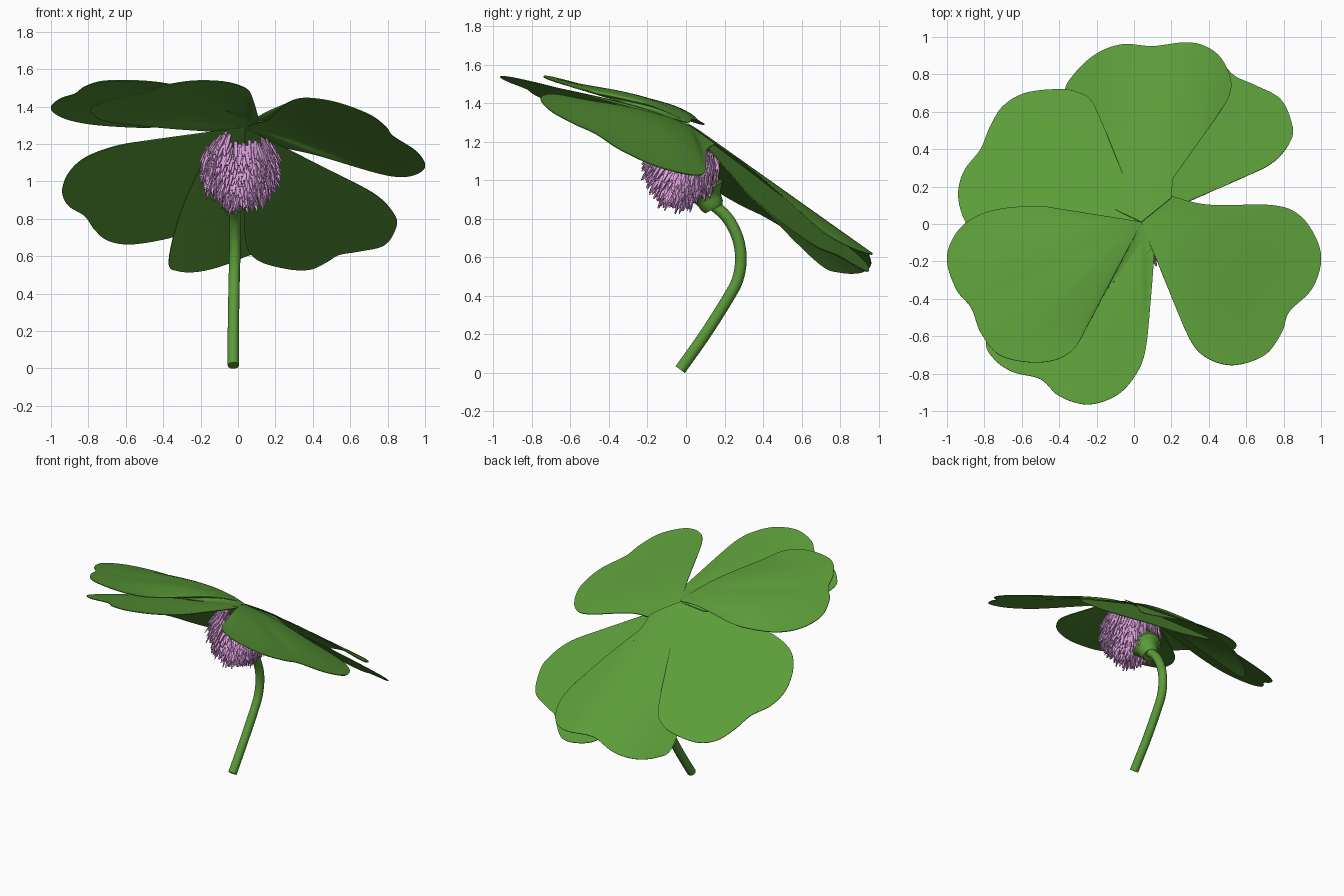
import bpy, bmesh, math, random
from mathutils import Vector

random.seed(4)
if "Cube" in bpy.data.objects:
    bpy.data.objects.remove(bpy.data.objects["Cube"])


def material(name, colour):
    mat = bpy.data.materials.new(name)
    mat.use_nodes = True
    mat.diffuse_color = (*colour, 1)
    mat.node_tree.nodes["Principled BSDF"].inputs["Base Color"].default_value = (*colour, 1)
    return mat


green = material("leaf green", (0.105, 0.33, 0.04))
pink = material("floret pink", (0.70, 0.34, 0.70))


def add_mesh(name, bm, mat, smooth=True):
    bmesh.ops.recalc_face_normals(bm, faces=bm.faces)
    mesh = bpy.data.meshes.new(name)
    bm.to_mesh(mesh)
    bm.free()
    mesh.materials.append(mat)
    for face in mesh.polygons:
        face.use_smooth = smooth
    obj = bpy.data.objects.new(name, mesh)
    bpy.context.collection.objects.link(obj)
    return obj


def spline(points, steps):
    """Smooth path through the given points."""
    pts = [Vector(p) for p in points]
    pts = [pts[0]] + pts + [pts[-1]]
    path = []
    for a, b, c, d in zip(pts, pts[1:], pts[2:], pts[3:]):
        for i in range(steps):
            t = i / steps
            path.append((2 * b + (c - a) * t + (2 * a - 5 * b + 4 * c - d) * t ** 2
                         + (3 * b - a - 3 * c + d) * t ** 3) / 2)
    return path + [pts[-1]]


def tube(name, path, radii, mat, sides=20):
    """Capped rings swept along a path."""
    bm = bmesh.new()
    rings = []
    for i, (point, radius) in enumerate(zip(path, radii)):
        along = path[min(i + 1, len(path) - 1)] - path[max(i - 1, 0)]
        side = Vector((1, 0, 0))
        up = along.cross(side).normalized()
        angles = [math.tau * k / sides for k in range(sides)]
        rings.append([bm.verts.new(point + radius * (side * math.cos(a) + up * math.sin(a)))
                      for a in angles])
    for low, high in zip(rings, rings[1:]):
        for k in range(sides):
            n = (k + 1) % sides
            bm.faces.new((low[k], low[n], high[n], high[k]))
    bm.faces.new(rings[0])
    bm.faces.new(rings[-1])
    obj = add_mesh(name, bm, mat)
    bpy.context.view_layer.objects.active = obj
    obj.select_set(True)
    bpy.ops.object.shade_smooth_by_angle(angle=math.radians(40))
    obj.select_set(False)


# Broad leaves: an outline fanned out from the hub, lying on a tilted, arched, drooping sheet
HUB = Vector((0.04, 0.01))


def leaf(name, outline, height, slope_x, slope_y, droop, arch, rings=14):
    edge = spline(outline, 7)
    axis = (sum(edge, Vector((0, 0))) / len(edge) - HUB).normalized()

    def lift(end, t):
        p = HUB.lerp(end, t)
        d = p - HUB
        across = d.x * axis.y - d.y * axis.x
        reach = max(0, (end - HUB).dot(axis))
        z = height + slope_x * p.x + slope_y * p.y - droop * across ** 2
        return Vector((p.x, p.y, z + 6 * arch * reach * t * (1 - t) ** 2))

    bm = bmesh.new()
    centre = bm.verts.new(lift(edge[0], 0))
    rows = [[bm.verts.new(lift(p, r / rings)) for p in edge] for r in range(1, rings + 1)]
    for k in range(len(edge) - 1):
        bm.faces.new((centre, rows[0][k], rows[0][k + 1]))
        for low, high in zip(rows, rows[1:]):
            bm.faces.new((low[k], high[k], high[k + 1], low[k + 1]))
    obj = add_mesh(name, bm, green)
    thick = obj.modifiers.new("thickness", "SOLIDIFY")
    thick.thickness = 0.005
    thick.offset = 0
    crisp = obj.modifiers.new("crisp rim", "EDGE_SPLIT")
    crisp.split_angle = math.radians(50)


leaf("back_leaf", [(.2, .14), (.21, .25), (.24, .39), (.35, .5), (.48, .63), (.52, .75),
                   (.47, .88), (.38, .95), (.27, .97), (.1, .95), (-.06, .96), (-.2, .91),
                   (-.32, .8), (-.37, .68), (-.3, .4), (-.15, .1)], 1.295, .13, -.725, .75, 0)
leaf("back_left_leaf", [(.26, .14), (.48, .21), (.73, .32), (.84, .45), (.84, .55), (.78, .67),
                        (.65, .74), (.54, .79), (.47, .86), (.38, .93), (.25, .95), (.1, .92),
                        (.04, .8), (.04, .5), (.04, .2)], 1.3, -.17, -.76, 0, 0)
leaf("front_left_leaf", [(.2, .15), (.32, .115), (.45, .1), (.74, .1), (.88, .05), (.97, -.07),
                         (1, -.2), (.95, -.35), (.83, -.47), (.79, -.58), (.7, -.7), (.53, -.755),
                         (.38, -.71), (.29, -.6), (.22, -.4), (.16, -.2), (.11, -.14)],
     1.3, -.28, -.37, .05, .04)
leaf("front_leaf", [(.11, -.14), (.09, -.4), (.06, -.68), (0, -.82), (-.1, -.92), (-.25, -.965),
                    (-.4, -.92), (-.5, -.83), (-.65, -.79), (-.75, -.72), (-.79, -.62),
                    (-.7, -.4), (-.4, -.16), (-.15, 0)], 1.285, .1, -.29, .05, .03)
leaf("front_right_leaf", [(.1, -.13), (-.1, -.3), (-.24, -.48), (-.3, -.64), (-.4, -.72),
                          (-.55, -.74), (-.72, -.7), (-.82, -.58), (-.87, -.45), (-.95, -.35),
                          (-1, -.2), (-.97, -.08), (-.88, .02), (-.72, .08), (-.46, .09),
                          (-.37, 0), (-.2, .02)], 1.3, -.04, -.3, .03, .06)
leaf("back_right_leaf", [(-.2, -.02), (-.32, -.03), (-.6, -.1), (-.8, -.08), (-.9, .01),
                         (-.94, .15), (-.91, .28), (-.82, .4), (-.77, .52), (-.7, .63),
                         (-.58, .7), (-.4, .72), (-.29, .7), (-.21, .63), (-.1, .35), (0, .15)],
     1.285, .24, -.68, .05, 0)

# Bent stem
stem_path = spline([(-.025, -.03, .016), (-.025, .1, .2), (-.022, .22, .39), (-.02, .27, .49),
                    (-.017, .285, .6), (-.015, .265, .71), (-.015, .21, .81),
                    (-.015, .12, .89)], 6)
tube("stem", stem_path, [.03] * len(stem_path), green)

# Flared calyx between stem and flower
start, end = Vector((-.025, .145, .85)), Vector((-.02, .08, .98))
flare = [.05, .062, .065, .07, .085, .105, .105, .07]
tube("calyx", [start.lerp(end, i / (len(flare) - 1)) for i in range(len(flare))], flare, green)

# Small green core inside the flower
bm = bmesh.new()
bmesh.ops.create_uvsphere(bm, u_segments=24, v_segments=16, radius=.12)
for v in bm.verts:
    v.co += Vector((.01, .01, 1.03))
add_mesh("flower_core", bm, green)

# Flat drooping florets in a shell that stays open near the top of the front
centre, size = Vector((.015, -.015, 1.085)), Vector((.185, .17, .18))
bm = bmesh.new()
COUNT = 850
for i in range(COUNT):
    z = 1 - 2 * (i + .5) / COUNT
    turn = i * math.pi * (3 - math.sqrt(5))
    flat = math.sqrt(1 - z * z)
    normal = Vector((flat * math.cos(turn), flat * math.sin(turn), z))
    root = centre + normal * size * random.uniform(.86, 1.12)
    way = normal * .35 + Vector((0, -.3, -.8))
    way += Vector([random.uniform(-.14, .14) for axis in range(3)])
    way.normalize()
    length = random.uniform(.07, .13)
    top = root - way * length * .5
    open_top = root.z > 1.16 + random.uniform(0, .03) and abs(root.x - .04) < .09
    under_calyx = (root - end).length < .09
    ceiling = 1.265 - .28 * abs(top.x) - (.72 if top.y > 0 else .3) * top.y
    if open_top or under_calyx or top.z > ceiling:
        continue
    side = way.cross(normal).normalized()
    out = side.cross(way)
    rings = []
    for t, width in ((-.5, .008), (.2, .01), (.55, .004)):
        mid = root + way * length * t
        rings.append([bm.verts.new(mid + side * a * width + out * b * width * .5)
                      for a, b in ((1, 1), (-1, 1), (-1, -1), (1, -1))])
    for low, high in zip(rings, rings[1:]):
        for k in range(4):
            n = (k + 1) % 4
            bm.faces.new((low[k], low[n], high[n], high[k]))
    bm.faces.new(rings[0])
    bm.faces.new(rings[-1])
add_mesh("florets", bm, pink, smooth=False)
